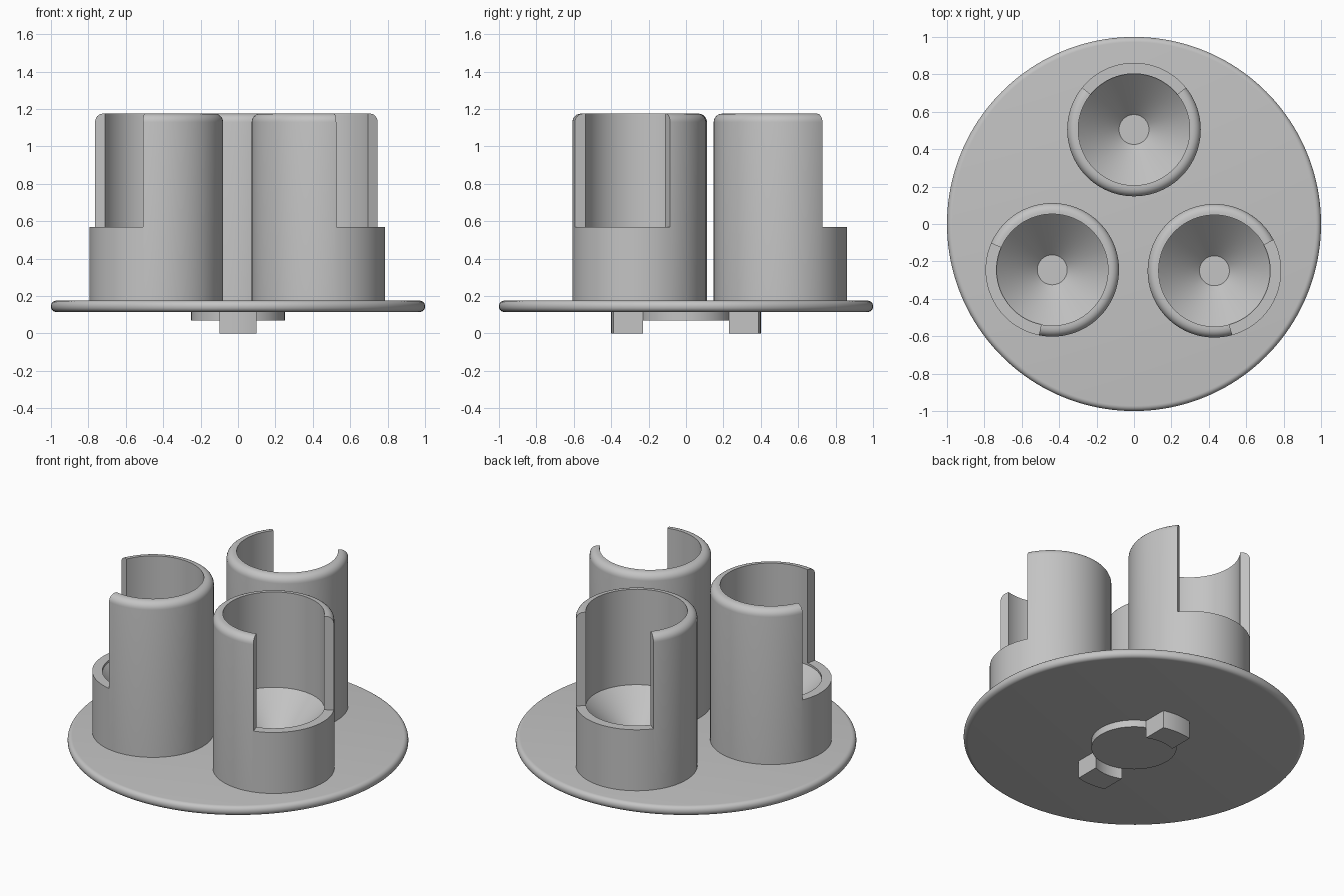
import bpy, bmesh, math

if "Cube" in bpy.data.objects:
    bpy.data.objects.remove(bpy.data.objects["Cube"])

grey = bpy.data.materials.new("mid grey")
grey.diffuse_color = (0.55, 0.55, 0.55, 1)
grey.use_nodes = True
grey.node_tree.nodes["Principled BSDF"].inputs["Base Color"].default_value = grey.diffuse_color


def finish(name, bm):
    """Turn a bmesh into a named grey object."""
    bmesh.ops.remove_doubles(bm, verts=bm.verts, dist=1e-5)
    bmesh.ops.recalc_face_normals(bm, faces=bm.faces)
    mesh = bpy.data.meshes.new(name)
    bm.to_mesh(mesh)
    bm.free()
    mesh.materials.append(grey)
    obj = bpy.data.objects.new(name, mesh)
    bpy.context.collection.objects.link(obj)
    return obj


def smooth(obj):
    bpy.ops.object.select_all(action='DESELECT')
    obj.select_set(True)
    bpy.context.view_layer.objects.active = obj
    bpy.ops.object.shade_smooth_by_angle(angle=math.radians(30))


def lathe(name, profile, steps):
    """Revolve (radius, z) points that start and end on the axis."""
    bm = bmesh.new()
    verts = [bm.verts.new((r, 0, z)) for r, z in profile]
    edges = [bm.edges.new(pair) for pair in zip(verts, verts[1:])]
    bmesh.ops.spin(bm, geom=verts + edges, cent=(0, 0, 0), axis=(0, 0, 1),
                   angle=2 * math.pi, steps=steps, use_merge=True)
    return finish(name, bm)


def prism(name, outline, z0, z1):
    """Extrude a flat (x, y) outline from z0 up to z1."""
    bm = bmesh.new()
    face = bm.faces.new([bm.verts.new((x, y, z0)) for x, y in outline])
    top = bmesh.ops.extrude_face_region(bm, geom=[face])["geom"]
    bmesh.ops.translate(bm, vec=(0, 0, z1 - z0),
                        verts=[v for v in top if isinstance(v, bmesh.types.BMVert)])
    return finish(name, bm)


def fillet(r, z, rad, a0, a1, n=6):
    angles = [math.radians(a0 + (a1 - a0) * i / n) for i in range(n + 1)]
    return [(r + rad * math.cos(a), z + rad * math.sin(a)) for a in angles]


# Round base plate with a fully rounded rim
smooth(lathe("base_plate", [(0, 0.115)] + fillet(0.972, 0.143, 0.028, -90, 0)
             + fillet(0.972, 0.147, 0.028, 0, 90) + [(0, 0.175)], 160))

# Short boss under the plate
smooth(lathe("boss", [(0, 0.07), (0.25, 0.07), (0.25, 0.13), (0, 0.13)], 80))

# Two locking lugs beside the boss, curved on the inner and outer ends
xs = [-0.1 + 0.2 * i / 10 for i in range(11)]
for label, side in (("back", 1), ("front", -1)):
    inner = [(x, side * math.sqrt(0.25 ** 2 - x * x)) for x in xs]
    outer = [(x, side * math.sqrt(0.40 ** 2 - x * x)) for x in reversed(xs)]
    smooth(prism("lug_" + label, inner + outer, 0, 0.13))

# Three holder cups: conical floor, rounded rim, outward opening above a ledge
CUP = ([(0, 0.16), (0.357, 0.16)] + fillet(0.312, 1.13, 0.045, 0, 90)
       + [(0.298, 1.175), (0.298, 0.557), (0.08, 0.335), (0, 0.335)])
HALF = math.radians(51)
arc = [HALF * (2 * i / 12 - 1) for i in range(13)]
wedge = [(0, 0)] + [(0.6 * math.cos(a), 0.6 * math.sin(a)) for a in arc]

for label, x, y, turn in (("back", 0, 0.505, 90),
                          ("left", -0.437, -0.245, 207.5),
                          ("right", 0.43, -0.25, -23.5)):
    cup = lathe("cup_" + label, CUP, 96)
    cutter = prism("cup_cutter", wedge, 0.57, 1.4)
    cut = cup.modifiers.new("opening", 'BOOLEAN')
    cut.operation = 'DIFFERENCE'
    cut.solver = 'EXACT'
    cut.object = cutter
    bpy.context.view_layer.objects.active = cup
    bpy.ops.object.modifier_apply(modifier=cut.name)
    bpy.data.objects.remove(cutter)
    smooth(cup)
    cup.location = (x, y, 0)
    cup.rotation_euler.z = math.radians(turn)
